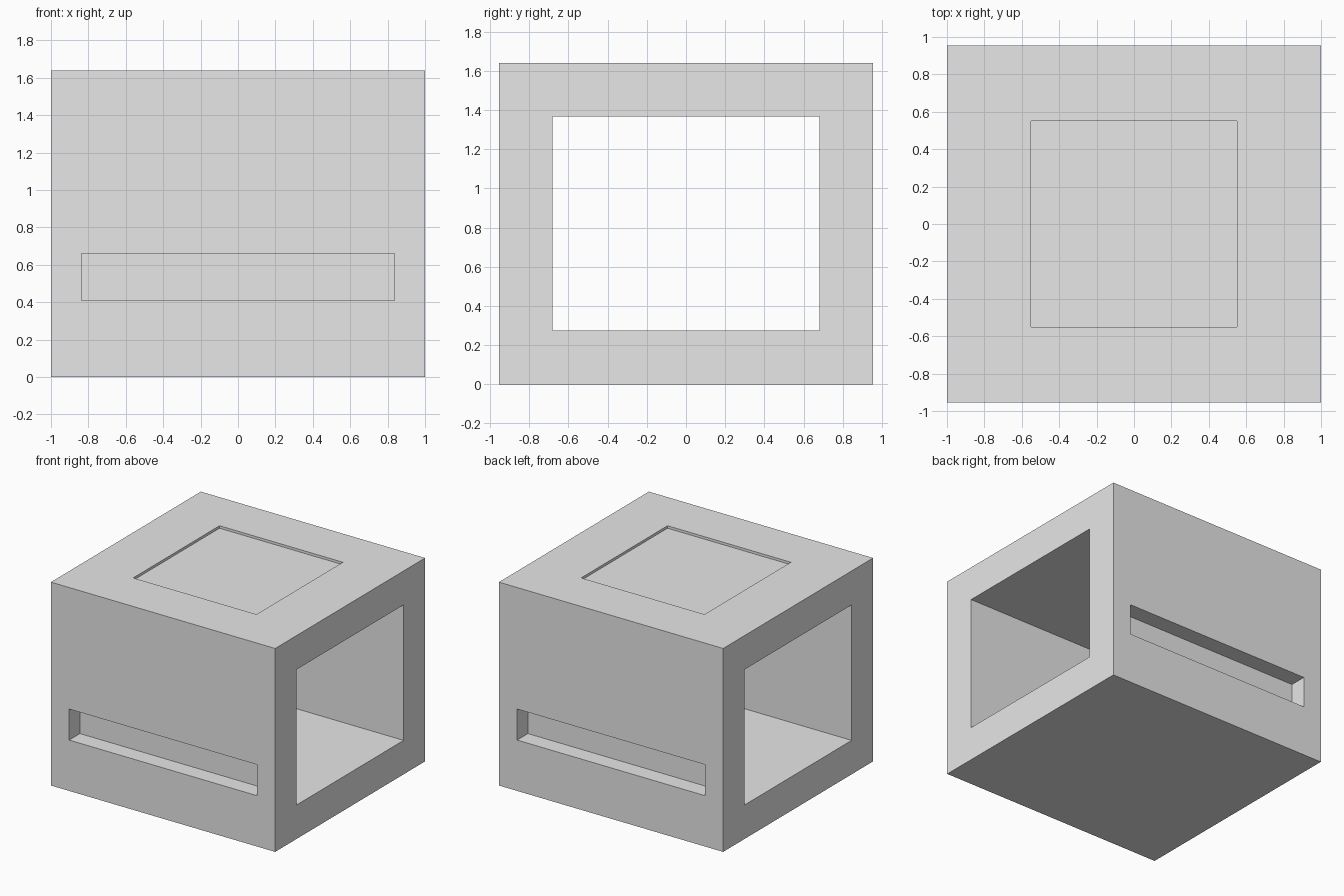
import bpy

if "Cube" in bpy.data.objects:
    bpy.data.objects.remove(bpy.data.objects["Cube"], do_unlink=True)

WIDTH, DEPTH, HEIGHT = 2.0, 1.91, 1.64
WALL = 0.274
RECESS = 0.02

grey = bpy.data.materials.new("light_grey")
grey.use_nodes = True
grey.diffuse_color = (0.8, 0.8, 0.8, 1)
grey.node_tree.nodes["Principled BSDF"].inputs["Base Color"].default_value = (0.8, 0.8, 0.8, 1)


def box(name, size, centre):
    bpy.ops.mesh.primitive_cube_add(size=1, location=centre)
    obj = bpy.context.object
    obj.name = name
    obj.scale = size
    bpy.ops.object.transform_apply(location=True, rotation=False, scale=True)
    obj.data.materials.append(grey)
    return obj


def cut(body, name, size, centre):
    cutter = box(name, size, centre)
    cutter.hide_render = True
    mod = body.modifiers.new(name, "BOOLEAN")
    mod.operation = "DIFFERENCE"
    mod.solver = "EXACT"
    mod.object = cutter
    bpy.context.view_layer.objects.active = body
    bpy.ops.object.modifier_apply(modifier=mod.name)
    bpy.data.objects.remove(cutter, do_unlink=True)


# Block housing
housing = box("housing", (WIDTH, DEPTH, HEIGHT), (0, 0, HEIGHT / 2))

# Opening running from side to side
cut(housing, "side_opening", (WIDTH + 1, DEPTH - 2 * WALL, HEIGHT - 2 * WALL), (0, 0, HEIGHT / 2))

# Blind slots in the front and back, half the wall deep
for name, side in (("front_slot", -1), ("back_slot", 1)):
    cut(housing, name, (1.675, WALL, 0.25), (0, side * DEPTH / 2, 0.535))

# Shallow square recess in the top
cut(housing, "top_recess", (1.1, 1.1, 2 * RECESS), (0, 0, HEIGHT))
